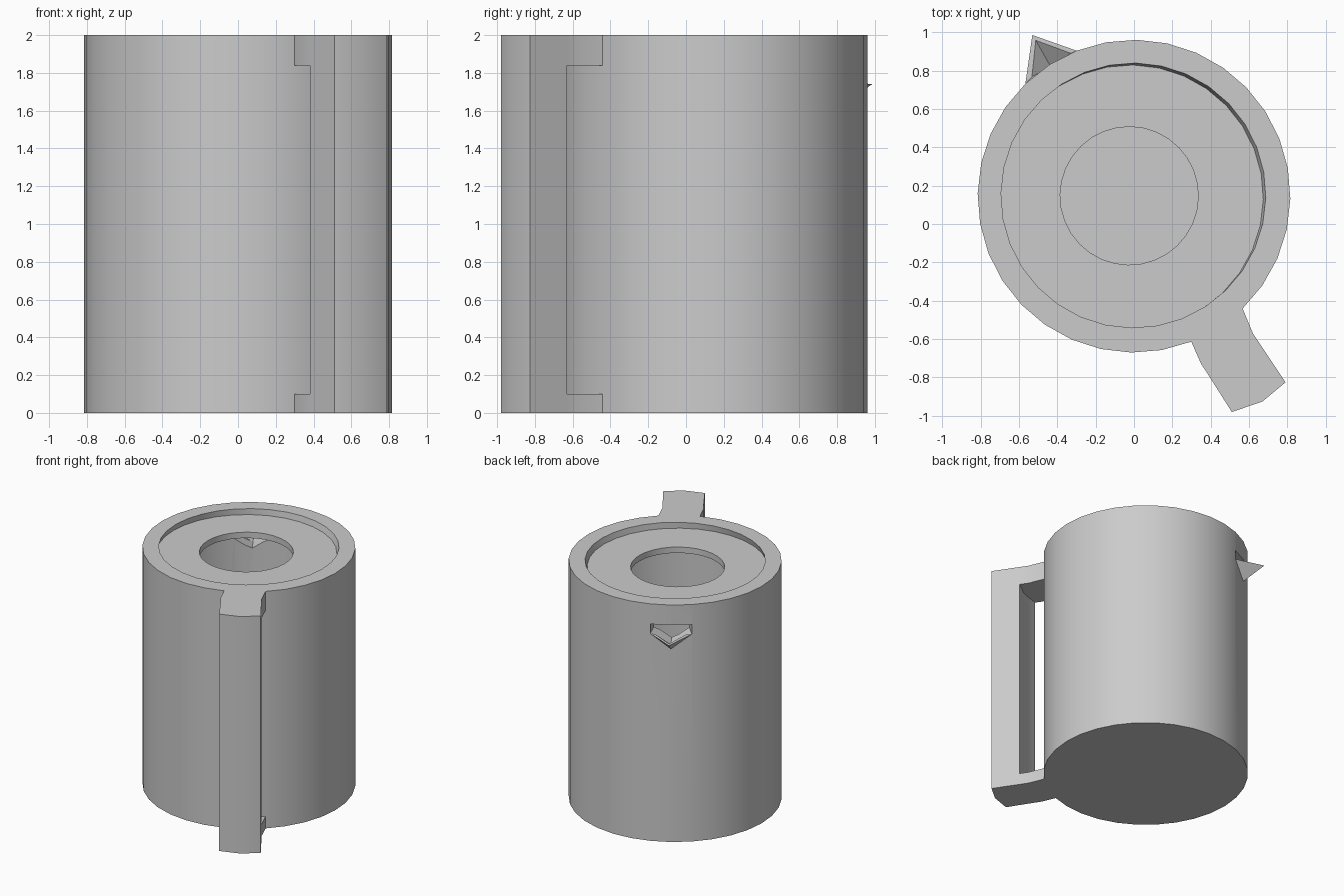
import bpy, bmesh
from math import radians, cos, sin
from mathutils import Vector

if "Cube" in bpy.data.objects:
    bpy.data.objects.remove(bpy.data.objects["Cube"])

N = 32
CY = 0.145
R = 0.815


def make(name, verts, faces):
    me = bpy.data.meshes.new(name)
    bm = bmesh.new()
    vs = [bm.verts.new(v) for v in verts]
    for f in faces:
        bm.faces.new([vs[i] for i in f])
    bmesh.ops.recalc_face_normals(bm, faces=bm.faces)
    bmesh.ops.delete(bm, geom=[v for v in bm.verts if not v.link_faces], context='VERTS')
    bm.to_mesh(me)
    bm.free()
    ob = bpy.data.objects.new(name, me)
    bpy.context.collection.objects.link(ob)
    return ob


def ring_point(k, r=R, dx=0.0, dy=0.0):
    a = radians(-1 + 360 / N * k)
    return (r * cos(a) + dx, CY + r * sin(a) + dy)


def smooth(ob, angle=30):
    bpy.ops.object.select_all(action='DESELECT')
    ob.select_set(True)
    bpy.context.view_layer.objects.active = ob
    bpy.ops.object.shade_smooth_by_angle(angle=radians(angle))


# Body: stacked rings (radius, z, dx, dy) for outer wall, rim, sunken lid with hole, cavity
rings = [(R, 0, 0, 0), (R, 2, 0, 0), (0.69, 2, -0.003, 0.004), (0.69, 1.95, -0.016, -0.006),
         (0.36, 1.95, -0.025, 0.002), (0.36, 1.90, -0.025, 0.002),
         (0.69, 1.90, 0, 0), (0.69, 0.1, 0, 0)]
verts = [(*ring_point(k, r, dx, dy), z) for r, z, dx, dy in rings for k in range(N)]
faces = [(j * N + k, j * N + (k + 1) % N, (j + 1) * N + (k + 1) % N, (j + 1) * N + k)
         for j in range(len(rings) - 1) for k in range(N)]
last = (len(rings) - 1) * N
faces += [tuple(range(N)), tuple(range(last, last + N))]
body = make("jug_body", verts, faces)

# Pouring hole: cut through the wall behind the spout
plan = [ring_point(k, r) for r, ks in ((0.60, (10, 11, 12)), (0.90, (12, 11, 10))) for k in ks]
zs = [(1.75, 1.67, 1.75, 1.75, 1.67, 1.75), (1.83,) * 6]
cutter = make("hole_cutter", [(*p, z) for row in zs for p, z in zip(plan, row)],
              [(0, 1, 4, 5), (1, 2, 3, 4), (6, 7, 10, 11), (7, 8, 9, 10)] +
              [(i, (i + 1) % 6, 6 + (i + 1) % 6, 6 + i) for i in range(6)])
mod = body.modifiers.new("pouring_hole", 'BOOLEAN')
mod.operation = 'DIFFERENCE'
mod.solver = 'EXACT'
mod.object = cutter
bpy.context.view_layer.objects.active = body
bpy.ops.object.modifier_apply(modifier=mod.name)
bpy.data.objects.remove(cutter)
smooth(body)

# Handle: cells on a 3 x 2 plan grid and 3 height levels, with the grip opening left empty
rows = [[ring_point(k) for k in (-6, -5, -4)],
        [(0.35, -0.73), (0.50, -0.67), (0.62, -0.57)],
        [(0.38, -0.775), (0.54, -0.72), (0.66, -0.63)],
        [(0.51, -0.98), (0.67, -0.925), (0.79, -0.825)]]
levels = [0, 0.1, 1.84, 2]
verts = [(*p, z) for z in levels for row in rows for p in row]
count = {}
for l in range(3):
    for r in range(3):
        if l == 1 and r < 2:
            continue
        for c in range(2):
            def i(dl, dr, dc):
                return (l + dl) * 12 + (r + dr) * 3 + c + dc
            base = [(0, 0), (0, 1), (1, 1), (1, 0)]
            for s in (0, 1):
                for f in ([i(s, a, b) for a, b in base], [i(a, s, b) for a, b in base],
                          [i(a, b, s) for a, b in base]):
                    count.setdefault(frozenset(f), []).append(f)
# keep only outer faces, and leave it open where it meets the body
faces = [f[0] for f in count.values()
         if len(f) == 1 and not all(v % 12 < 3 for v in f[0])]
handle = make("handle", verts, faces)
smooth(handle)

# Spout: hollow pointed lip on the wall
a, m, b = [ring_point(k) for k in (12, 11, 10)]
verts = [(*a, 1.75), (-0.53, 0.985, 1.74), (*b, 1.75), (*m, 1.63),
         (-0.532, 0.768, 1.75), (-0.512, 0.957, 1.74), (-0.33, 0.89, 1.75),
         (*ring_point(11, 0.80), 1.665)]
spout = make("spout", verts, [(0, 1, 3), (1, 2, 3), (0, 4, 5, 1), (1, 5, 6, 2),
                              (4, 7, 5), (5, 7, 6), (0, 3, 7, 4), (2, 6, 7, 3)])
